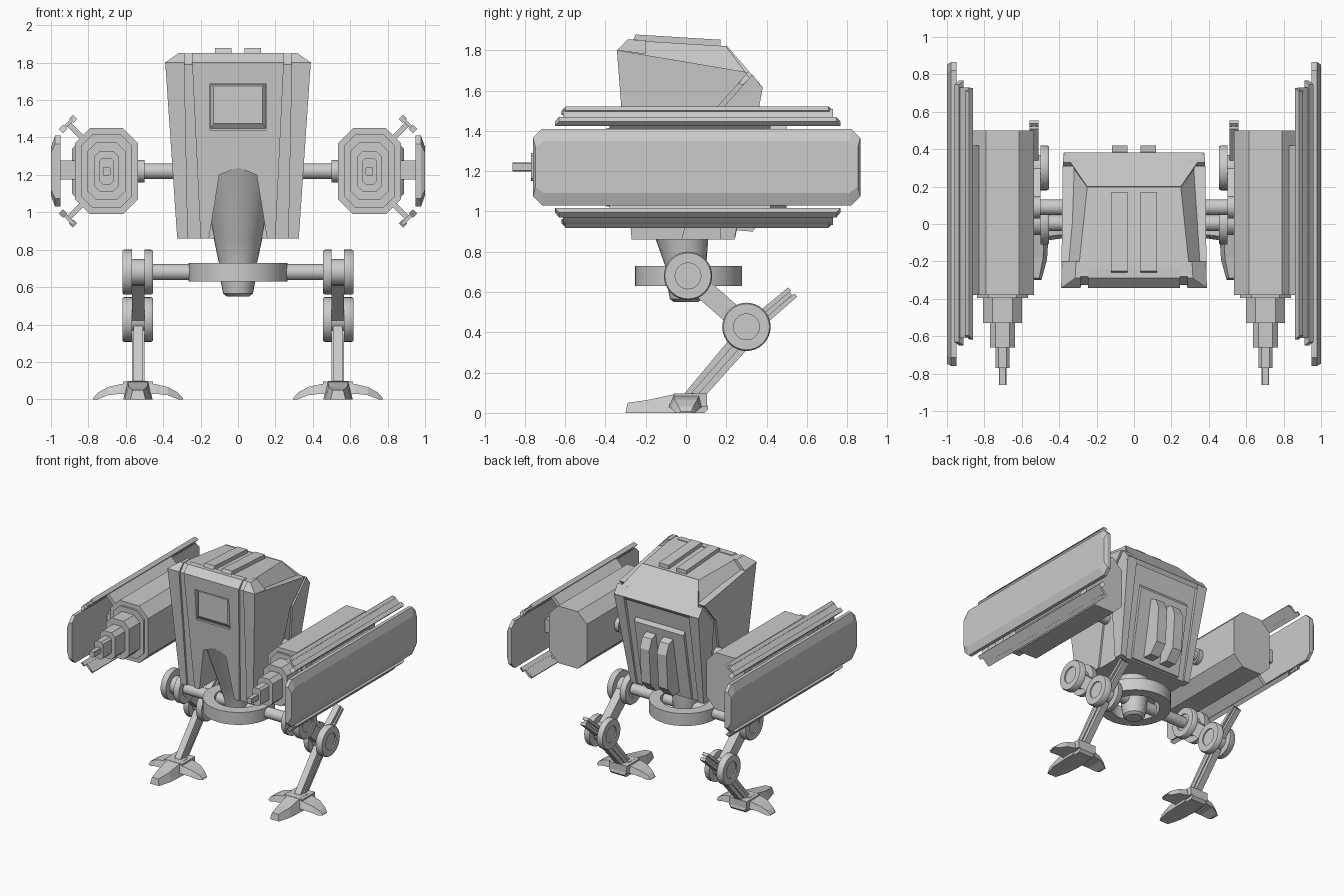
import bpy, bmesh, math
from mathutils import Matrix

if "Cube" in bpy.data.objects:
    bpy.data.objects.remove(bpy.data.objects["Cube"])


def loft(name, rings, closed=False, smooth=False):
    """Skin a list of equal-length point rings; cap the ends unless closed."""
    bm = bmesh.new()
    vs = [[bm.verts.new(p) for p in r] for r in rings]
    n = len(rings[0])
    for a, b in zip(vs, vs[1:] + ([vs[0]] if closed else [])):
        for i in range(n):
            bm.faces.new((a[i], a[(i + 1) % n], b[(i + 1) % n], b[i]))
    if not closed:
        bm.faces.new(vs[0])
        bm.faces.new(vs[-1])
    bmesh.ops.recalc_face_normals(bm, faces=bm.faces)
    me = bpy.data.meshes.new(name)
    bm.to_mesh(me)
    bm.free()
    ob = bpy.data.objects.new(name, me)
    bpy.context.collection.objects.link(ob)
    if smooth:
        bpy.ops.object.select_all(action='DESELECT')
        ob.select_set(True)
        bpy.context.view_layer.objects.active = ob
        bpy.ops.object.shade_smooth_by_angle(angle=math.radians(35))
    return ob


def place(u, v, h, axis):
    return {'x': (h, u, v), 'y': (u, h, v), 'z': (u, v, h)}[axis]


def prism(name, outline, axis, a, b):
    return loft(name, [[place(u, v, h, axis) for u, v in outline] for h in (a, b)])


def box(name, x, y, z):
    return prism(name, [(x[0], y[0]), (x[1], y[0]), (x[1], y[1]), (x[0], y[1])], 'z', *z)


def lathe(name, profile, centre, axis, n=32, closed=False):
    """Revolve (radius, height) pairs; centre is in the two other axes."""
    ang = [2 * math.pi * i / n for i in range(n)]
    return loft(name, [[place(centre[0] + r * math.cos(t), centre[1] + r * math.sin(t), h, axis)
                        for t in ang] for r, h in profile], closed, True)


def bar(name, p, q, w0, w1, x0, x1):
    """Straight tapered link in the yz plane."""
    d = math.hypot(q[0] - p[0], q[1] - p[1])
    n = (-(q[1] - p[1]) / d / 2, (q[0] - p[0]) / d / 2)
    pts = [(c[0] + n[0] * w, c[1] + n[1] * w) for c, w in ((p, w0), (p, -w0), (q, -w1), (q, w1))]
    return prism(name, pts, 'x', x0, x1)


def octagon(hw, hh, c, cx, cz):
    q = [(hw, hh - c), (hw - c, hh)]
    q = q + [(-u, v) for u, v in q[::-1]]
    q = q + [(-u, -v) for u, v in q]
    return [(cx + u, cz + v) for u, v in q]


def both(ob):
    """Mirror a finished part to the other side."""
    me = ob.data.copy()
    me.transform(Matrix.Scale(-1, 4, (1, 0, 0)))
    me.flip_normals()
    other = bpy.data.objects.new(ob.name + "_mirrored", me)
    bpy.context.collection.objects.link(other)


def cut(ob, cutter):
    m = ob.modifiers.new("cut", 'BOOLEAN')
    m.object, m.solver = cutter, 'EXACT'
    bpy.context.view_layer.objects.active = ob
    bpy.ops.object.modifier_apply(modifier=m.name)


def quad(hx, y0, y1, z0, z1):
    return [(-hx[0], y0, z0), (hx[0], y0, z0), (hx[1], y1, z1), (-hx[1], y1, z1)]


# hull core and raised front panel
core = loft("hull_core", [quad((.31, .31), -.255, .225, .86, .86),
                          quad((.365, .365), -.325, .355, 1.79, 1.61),
                          quad((.30, .25), -.28, .20, 1.85, 1.82)])
panel = loft("front_panel", [quad((.20, .20), -.27, -.20, .86, .86),
                             quad((.245, .245), -.343, -.24, 1.80, 1.80),
                             quad((.245, .245), -.29, -.24, 1.853, 1.853)])
# window recess and neck notch
window = prism("window_cutter", [(-.15, 1.44), (.15, 1.44), (.15, 1.69), (-.15, 1.69)], 'y', -.5, -.297)
notch = prism("notch_cutter", [(-.165, .8), (.165, .8), (.10, 1.2), (0, 1.24), (-.10, 1.2)], 'y', -.5, -.05)
for ob in (core, panel):
    for c in (window, notch):
        cut(ob, c)
for c in (window, notch):
    bpy.data.objects.remove(c)
loft("window_pane", [[(u * .15, -.295, 1.565 + v * .12) for u, v in ((-1, -1), (1, -1), (1, 1), (-1, 1))],
                     [(u * .13, -.318, 1.575 + v * .10) for u, v in ((-1, -1), (1, -1), (1, 1), (-1, 1))]])


# side armour plates, following the tapered flanks
def flank(name, outline, inner):
    both(loft_pair(name, outline, inner))


def loft_pair(name, outline, inner):
    return loft(name, [[(inner + (z - .86) * .02, y, z) for y, z in outline],
                       [(.325 + (z - .86) * .068, y, z) for y, z in outline]])


flank("flank_front_plate", [(-.27, .86), (-.343, 1.80), (.31, 1.69), (.14, 1.50), (-.02, .86)], .268)
flank("flank_rear_strip", [(.17, .86), (.24, .86), (.38, 1.61), (.33, 1.68), (.17, 1.50)], .275)
both(loft("roof_corner", [[(.285, -.343, 1.80), (.39, -.343, 1.80), (.385, -.2, 1.78), (.285, -.2, 1.78)],
                          [(.285, -.29, 1.853), (.315, -.29, 1.853), (.31, -.2, 1.85), (.285, -.2, 1.85)]]))
# rear hood, back panel, roof ribs and exhaust fins
loft("rear_hood", [[(-w, y, z), (w, y, z), (w, y - .02, z - .03), (-w, y - .02, z - .03)]
                   for w, y, z in ((.25, .20, 1.825), (.375, .382, 1.615))])
prism("back_panel", [(.2, .87), (.245, .87), (.345, 1.42), (.32, 1.46), (.26, 1.46)], 'x', -.22, .22)
both(prism("roof_rib", [(-.27, 1.83), (-.25, 1.878), (.17, 1.852), (.17, 1.80)], 'x', .035, .122))
both(prism("exhaust_fin", [(.2, .91), (.33, .90), (.40, .98), (.42, 1.26), (.385, 1.34), (.28, 1.38)],
           'x', .035, .118))

# neck and waist ring
loft("neck", [[(r * math.cos(2 * math.pi * i / 24), y + r * math.sin(2 * math.pi * i / 24), z)
               for i in range(24)] for r, y, z in ((.06, 0, .55), (.08, 0, .565), (.092, 0, .63), (.10, 0, .72),
                                                   (.13, -.02, .86), (.195, -.105, 1.24))], smooth=True)
lathe("waist_ring", [(.265, .63), (.265, .73), (.18, .73), (.18, .63)], (0, .012), 'z', 40, True)
lathe("hip_shaft", [(.043, -.57), (.043, .57)], (.005, .68), 'x', 24)

# gun pods: long octagonal body with stepped barrel
for i, (hw, hh, c, y0, y1) in enumerate(((.168, .23, .08, -.38, .50), (.136, .195, .06, -.395, 0),
                                         (.104, .155, .05, -.53, 0), (.067, .108, .03, -.66, 0),
                                         (.037, .07, .015, -.77, 0), (.02, .022, .004, -.86, 0))):
    both(prism("pod_body" if i == 0 else "barrel_step", octagon(hw, hh, c, .703, 1.22), 'y', y0, y1))
both(lathe("pod_shaft", [(.042, .2), (.042, .56)], (.09, 1.22), 'x', 24))
both(lathe("pod_hub", [(.06, .50), (.06, .56)], (.09, 1.22), 'x', 24))

# outer shields on their mounts
both(prism("shield_mount", [(.8, 1.175), (.96, 1.175), (.96, 1.278), (.8, 1.278)], 'y', -.31, .44))
both(loft("mount_pad", [[(x, .06 + u, 1.22 + v) for u, v in ((-a, -b), (a, -b), (a, b), (-a, b))]
                        for x, a, b in ((.86, .38, .15), (.887, .35, .12))]))
shield = octagon(.812, .19, .045, .053, 1.22)
both(loft("shield", [[(.95, y, z) for y, z in shield], [(.978, y, z) for y, z in shield],
                     [(1.0, .053 + (y - .053) * .985, 1.22 + (z - 1.22) * .68) for y, z in shield]]))


# diagonal rails above and below each pod
def rail(name, s, a0, a1, t0, t1, y0, y1, taper=0.0):
    """Bar with a section rotated 45 degrees: a runs along the stem, t across it."""
    k = math.sqrt(.5)
    rings = []
    for ya, yb in ((y0, y1),):
        for e in (0, 1):
            rings.append([(.91 + (a - t) * k * (1 if a > -9 else 0), (yb - f if e else ya + f),
                           1.22 + s * (.255 + (a + t) * k))
                          for a, t, f in ((a0, t0, 0), (a1, t0, taper), (a1, t1, taper), (a0, t1, 0))])
    both(loft(name, rings))


for s in (1, -1):
    rail("rail_stem", s, -.13, .0, -.014, .014, -.38, .42)
    rail("rail_plate", s, -.012, .006, -.04, .04, -.61, .73)
    rail("rail_outer_lip", s, -.018, .014, -.055, -.022, -.65, .766, .02)
    rail("rail_inner_lip", s, -.018, .014, .022, .052, -.617, .728, .02)

# legs: paired joint discs, thigh, shin and tail rods
HIP, KNEE = (.01, .68), (.30, .427)
for joint, c in (("hip", HIP), ("knee", KNEE)):
    for a, b in ((.567, .618), (.50, .455)):
        d = .01 if b > a else -.01
        both(lathe(joint + "_disc", [(.12, a), (.12, b - d), (.114, b), (.064, b), (.064, b - d)], c, 'x'))
    both(lathe(joint + "_pin", [(.07, .48), (.07, .59)], c, 'x'))
both(bar("thigh", HIP, KNEE, .10, .10, .50, .567))
both(bar("shin", (.29, .375), (.025, .07), .10, .085, .508, .56))
both(bar("shin_spine", (.30, .385), (.03, .08), .035, .03, .50, .568))
both(bar("tail_rod_upper", (.27, .41), (.515, .615), .026, .022, .51, .558))
both(bar("tail_rod_lower", (.30, .375), (.545, .585), .026, .022, .51, .558))
both(bar("tail_web", (.28, .39), (.52, .594), .03, .02, .522, .546))

# feet: ankle block, front toe and two side toes
FX = .535
both(box("ankle_block", (FX - .08, FX + .08), (-.06, .105), (.03, .095)))
both(prism("heel", [(-.02, 0), (.09, 0), (.11, .02), (.10, .06), (-.02, .06)], 'x', FX - .065, FX + .065))
both(loft("front_toe", [[(FX - w, y, 0), (FX + w, y, 0), (FX + w * .7, y + .01, z), (FX - w * .7, y + .01, z)]
                        for w, y, z in ((.04, -.30, .05), (.07, -.19, .066), (.078, -.06, .095), (.078, .03, .098))]))
for s in (-1, 1):
    both(loft("side_toe", [[(FX + s * x, -w, z0), (FX + s * x, w * .9, z0),
                            (FX + s * x, w * .75, z1), (FX + s * x, -w * .75, z1)]
                           for x, w, z0, z1 in ((.04, .08, .02, .09), (.09, .085, .03, .082),
                                                (.16, .075, .022, .066), (.215, .05, 0, .035), (.24, .035, 0, .006))]))
